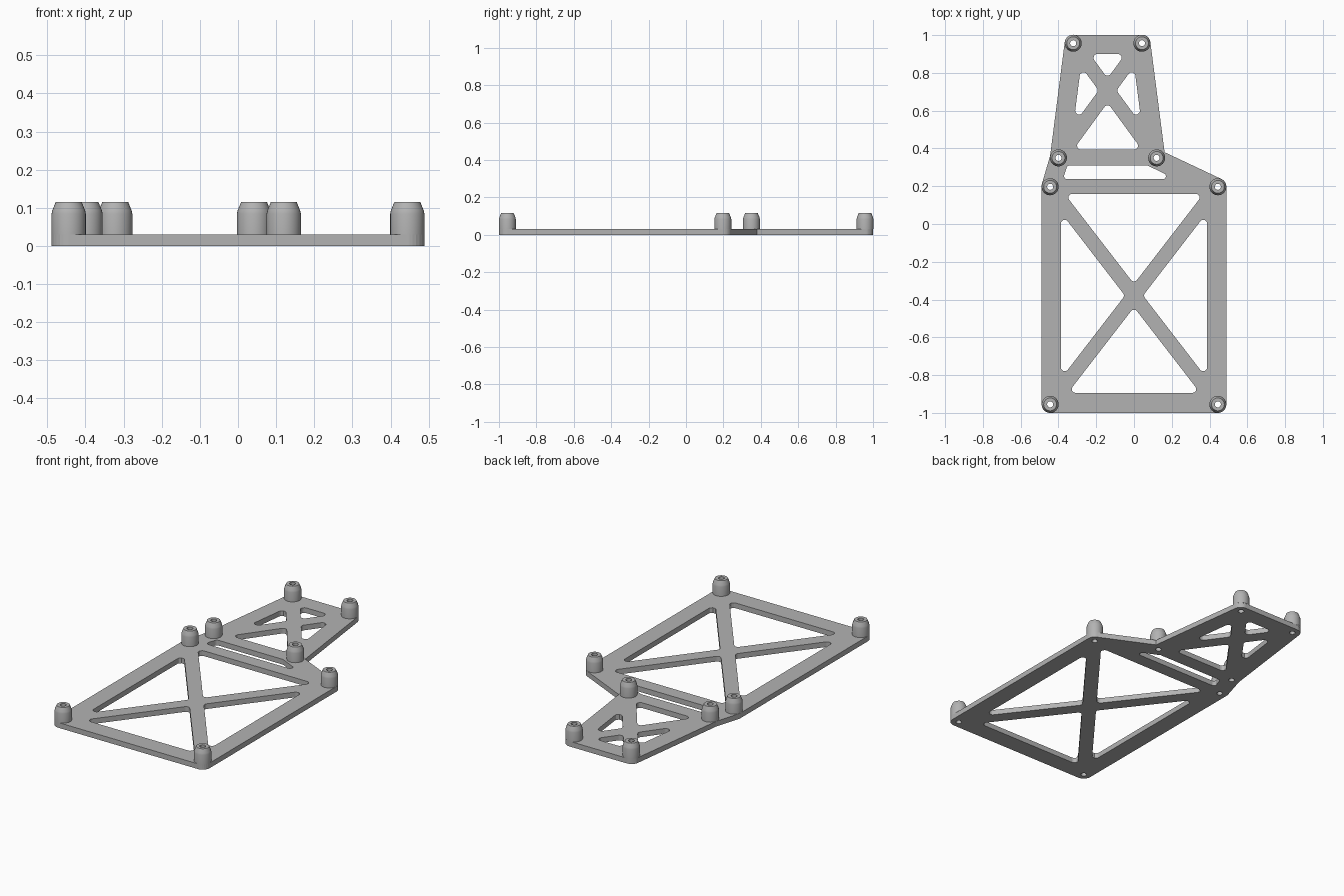
import bpy, math
from mathutils import Vector

cube = bpy.data.objects.get("Cube")
if cube:
    bpy.data.objects.remove(cube)

THICK, POST_R, BORE_R, TOP = 0.03, 0.045, 0.016, 0.115

grey = bpy.data.materials.new("matte_grey")
grey.use_nodes = True
colour = (0.45, 0.45, 0.45, 1)
grey.diffuse_color = colour
grey.node_tree.nodes["Principled BSDF"].inputs["Base Color"].default_value = colour


def rounded(points, radius, steps=6):
    """Round every convex or concave corner of a polygon with an arc."""
    out = []
    pts = [Vector(p) for p in points]
    for i, p in enumerate(pts):
        a = (pts[i - 1] - p).normalized()
        b = (pts[(i + 1) % len(pts)] - p).normalized()
        half = a.angle(b) / 2
        centre = p + (a + b).normalized() * radius / math.sin(half)
        start = p + a * radius / math.tan(half) - centre
        end = p + b * radius / math.tan(half) - centre
        for s in range(steps + 1):
            t = s / steps
            out.append(centre + (start * (1 - t) + end * t).normalized() * radius
                       if half < 1.5 else p)
    return out


def circle(x, y, r, n=32):
    return [Vector((x + r * math.cos(k * math.tau / n), y + r * math.sin(k * math.tau / n)))
            for k in range(n)]


def mirrored(points, axis):
    return [(2 * axis - x, y) for x, y in points]


posts = [(-0.444, -0.955), (0.444, -0.955), (-0.444, 0.197), (0.444, 0.197),
         (-0.40, 0.35), (0.12, 0.35), (-0.322, 0.957), (0.042, 0.957)]

# Outer edge: round corners at the posts, sharp waist where the sections meet
edge = [(-0.489, -1), (0.489, -1), (0.489, 0.226), (0.162, 0.380),
        (0.082, 1), (-0.362, 1), (-0.444, 0.362), (-0.489, 0.208)]
waist = {3, 6, 7}
outline = []
for i in range(len(edge)):
    if i in waist:
        outline.append(Vector(edge[i]))
    else:
        corner = [edge[i - 1], edge[i], edge[(i + 1) % len(edge)]]
        outline += rounded(corner, POST_R, 8)[9:18]

# Openings left between the crossed braces of both frames
lower_side = [(-0.387, 0.061), (-0.387, -0.819), (-0.048, -0.379)]
upper_side = [(-0.281, 0.835), (-0.321, 0.524), (-0.187, 0.707)]
openings = [
    [(-0.368, 0.16), (0.368, 0.16), (0, -0.317)],
    [(-0.35, -0.894), (0.35, -0.894), (0, -0.441)],
    lower_side, mirrored(lower_side, 0),
    [(-0.321, 0.394), (0.041, 0.394), (-0.14, 0.642)],
    [(-0.234, 0.90), (-0.046, 0.90), (-0.14, 0.7715)],
    upper_side, mirrored(upper_side, -0.14),
]
loops = [outline] + [rounded(o, 0.02) for o in openings]
loops.append(rounded([(-0.376, 0.238), (-0.352, 0.31), (0.07, 0.31), (0.222, 0.238)], 0.015))
loops += [circle(x, y, BORE_R) for x, y in posts]

# Base plate: filled flat outline with its openings, given thickness
curve = bpy.data.curves.new("plate_outline", "CURVE")
curve.dimensions = "2D"
curve.fill_mode = "BOTH"
curve.extrude = THICK / 2
for loop in loops:
    spline = curve.splines.new("POLY")
    spline.points.add(len(loop) - 1)
    for point, co in zip(spline.points, loop):
        point.co = (co.x, co.y, 0, 1)
    spline.use_cyclic_u = True
helper = bpy.data.objects.new("plate_outline", curve)
bpy.context.collection.objects.link(helper)
bpy.context.view_layer.update()
graph = bpy.context.evaluated_depsgraph_get()
plate_mesh = bpy.data.meshes.new_from_object(helper.evaluated_get(graph))
bpy.data.objects.remove(helper)
plate = bpy.data.objects.new("base_plate", plate_mesh)
plate.location.z = THICK / 2
bpy.context.collection.objects.link(plate)
plate_mesh.materials.clear()
plate_mesh.materials.append(grey)
for poly in plate_mesh.polygons:
    poly.use_smooth = False
    poly.material_index = 0

# Hollow standoff, turned from a profile and shared by all posts
profile = [(POST_R, THICK), (POST_R, 0.084), (0.043, 0.093), (0.034, TOP),
           (BORE_R, TOP), (BORE_R, THICK)]
N = 32
verts = [(v.x, v.y, z) for r, z in profile for v in circle(0, 0, r, N)]
faces = [(k * N + j, k * N + (j + 1) % N, (k + 1) * N + (j + 1) % N, (k + 1) * N + j)
         for k in range(len(profile) - 1) for j in range(N)]
post_mesh = bpy.data.meshes.new("standoff")
post_mesh.from_pydata(verts, [], faces)
post_mesh.materials.append(grey)
for poly in post_mesh.polygons:
    poly.use_smooth = True
post_mesh.set_sharp_from_angle(angle=math.radians(30))

names = [f"{row}_{side}_standoff" for row in ("front", "middle", "waist", "back")
         for side in ("right", "left")]
for name, (x, y) in zip(names, posts):
    post = bpy.data.objects.new(name, post_mesh)
    post.location = (x, y, 0)
    bpy.context.collection.objects.link(post)
